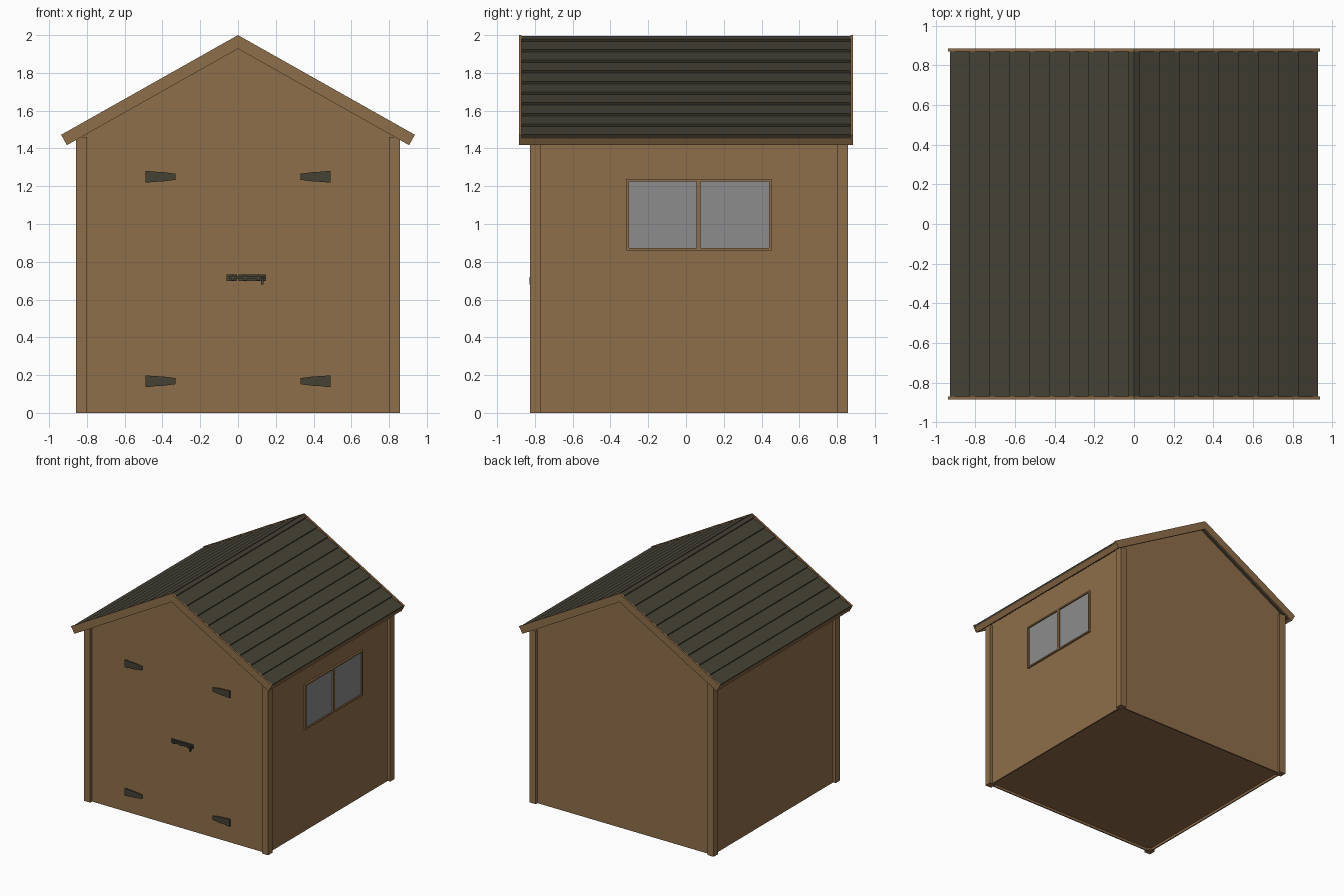
import bpy, bmesh, math

if "Cube" in bpy.data.objects:
    bpy.data.objects.remove(bpy.data.objects["Cube"])


def material(name, rgb):
    m = bpy.data.materials.new(name)
    m.diffuse_color = (*rgb, 1)
    m.use_nodes = True
    m.node_tree.nodes["Principled BSDF"].inputs["Base Color"].default_value = m.diffuse_color
    return m


WOOD = material("wood_brown", (0.275, 0.156, 0.067))
DARK = material("dark_olive", (0.060, 0.053, 0.036))
GLASS = material("glass_grey", (0.262, 0.262, 0.262))

ANG = math.radians(29.4)
C, S, T = math.cos(ANG), math.sin(ANG), math.tan(ANG)


def prism(name, pts, y0, y1, mat, mirror=False):
    """Extrude an (x, z) outline from y0 to y1, optionally mirrored over x."""
    bm = bmesh.new()
    f = bm.faces.new([bm.verts.new((x, y0, z)) for x, z in pts])
    ext = bmesh.ops.extrude_face_region(bm, geom=[f])
    for v in ext["geom"]:
        if isinstance(v, bmesh.types.BMVert):
            v.co.y = y1
    bmesh.ops.recalc_face_normals(bm, faces=bm.faces)
    me = bpy.data.meshes.new(name)
    bm.to_mesh(me)
    bm.free()
    me.materials.append(mat)
    ob = bpy.data.objects.new(name, me)
    bpy.context.collection.objects.link(ob)
    if mirror:
        ob.modifiers.new("Mirror", "MIRROR")
    return ob


def box(name, x0, x1, y0, y1, z0, z1, mat, mirror=False):
    return prism(name, [(x0, z0), (x1, z0), (x1, z1), (x0, z1)], y0, y1, mat, mirror)


def slope(s, n):
    """Point s down the right roof slope and n above it."""
    return (s * C + n * S, 2 - s * S + n * C)


# gabled body with a recessed floor underneath
W, YF, YB = 0.835, -0.80, 0.835
apex = 2 - 0.05 / C
body = prism("walls", [(-W, 0), (W, 0), (W, apex - W * T), (0, apex), (-W, apex - W * T)],
             YF, YB, WOOD)
bm = bmesh.new()
bm.from_mesh(body.data)
bm.faces.ensure_lookup_table()
floor = min(bm.faces, key=lambda f: f.calc_center_median().z)
bmesh.ops.inset_region(bm, faces=[floor], thickness=0.015)
top = bmesh.ops.extrude_face_region(bm, geom=[floor])
for v in top["geom"]:
    if isinstance(v, bmesh.types.BMVert):
        v.co.z += 0.02
bmesh.ops.delete(bm, geom=[floor], context="FACES_ONLY")
bmesh.ops.recalc_face_normals(bm, faces=bm.faces)
bm.to_mesh(body.data)
bm.free()

# corner posts
for label, y0, y1 in (("front", -0.825, -0.767), ("back", 0.80, 0.858)):
    box(label + "_corner_posts", 0.80, 0.858, y0, y1, 0, 1.46, WOOD, True)

# overlapping roof boards
END = 1.067
outline = [slope(0.003 * T, -0.003)]
for k in range(10):
    s = (0.03 + 0.1 * k) / C
    outline.append(slope(s, -0.003))
    if k < 9:
        outline.append(slope(s, -0.018))
outline += [slope(END, -0.045), slope(0.045 * T, -0.045)]
prism("roof_boards", outline, -0.875, 0.875, DARK, True)

# gable trim boards and eaves boards
D = 0.063
trim = [(0, 2), slope(1.075, 0), slope(1.075, -D), slope(D * T, -D)]
prism("front_gable_trim", trim, -0.885, -0.87, WOOD, True)
prism("back_gable_trim", trim, 0.87, 0.885, WOOD, True)
prism("eaves_boards", [slope(1.05, -0.02), slope(1.073, -0.02), slope(1.073, -D), slope(1.05, -D)],
      -0.88, 0.88, WOOD, True)

# window on the right wall: glass, frame bars
box("window_glass", W - 0.01, W + 0.004, -0.31, 0.445, 0.865, 1.235, GLASS)
for label, y0, y1 in (("front", -0.315, -0.302), ("middle", 0.055, 0.078), ("back", 0.439, 0.452)):
    box("window_bar_" + label, W - 0.01, W + 0.015, y0, y1, 0.86, 1.238, WOOD)
for label, z0 in (("bottom", 0.86), ("top", 1.226)):
    box("window_rail_" + label, W - 0.01, W + 0.015, -0.315, 0.452, z0, z0 + 0.012, WOOD)

# door hinges: tapered strap, end plate
for label, z in (("upper", 1.25), ("lower", 0.168)):
    prism(label + "_hinge_straps",
          [(0.33, z - 0.016), (0.40, z - 0.025), (0.465, z - 0.028), (0.465, z + 0.028),
           (0.40, z + 0.025), (0.33, z + 0.016)], YF - 0.01, YF + 0.005, DARK, True)
    box(label + "_hinge_plates", 0.463, 0.49, YF - 0.012, YF + 0.005, z - 0.03, z + 0.03, DARK, True)

# sliding latch
box("latch_keeper_plate", -0.06, -0.004, YF - 0.008, YF + 0.005, 0.697, 0.732, DARK)
box("latch_plate", 0.002, 0.147, YF - 0.008, YF + 0.005, 0.697, 0.732, DARK)
box("latch_bolt", -0.045, 0.14, YF - 0.02, YF - 0.005, 0.708, 0.722, DARK)
for i, x in enumerate((-0.035, 0.03, 0.10)):
    box(f"latch_guide_{i}", x, x + 0.015, YF - 0.025, YF, 0.702, 0.728, DARK)
box("latch_handle", 0.123, 0.134, YF - 0.028, YF - 0.01, 0.68, 0.72, DARK)
